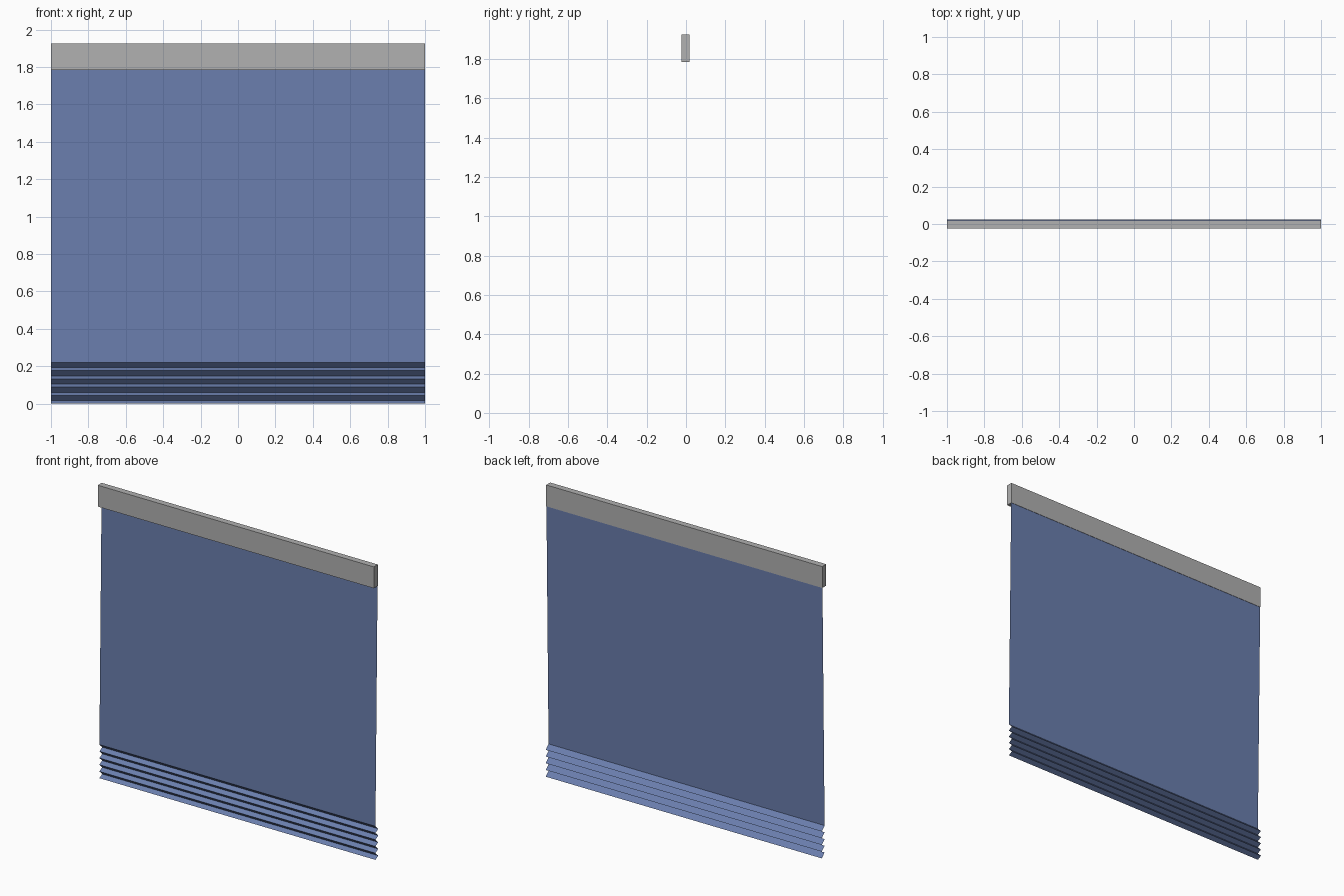
import bpy
import bmesh

cube = bpy.data.objects.get("Cube")
if cube:
    bpy.data.objects.remove(cube, do_unlink=True)

HALF_WIDTH = 1.0


def make_material(name, rgb):
    mat = bpy.data.materials.new(name)
    mat.use_nodes = True
    colour = (*rgb, 1.0)
    mat.diffuse_color = colour
    mat.node_tree.nodes["Principled BSDF"].inputs["Base Color"].default_value = colour
    return mat


def sweep_profile(name, profile, mat, closed=False):
    """Extrude a (y, z) profile across the full width."""
    bm = bmesh.new()
    sides = [[bm.verts.new((x, y, z)) for y, z in profile]
             for x in (-HALF_WIDTH, HALF_WIDTH)]
    left, right = sides
    count = len(profile)
    for i in range(count if closed else count - 1):
        j = (i + 1) % count
        bm.faces.new((left[i], left[j], right[j], right[i]))
    if closed:
        bm.faces.new(left)
        bm.faces.new(right)
    bmesh.ops.recalc_face_normals(bm, faces=bm.faces)
    mesh = bpy.data.meshes.new(name)
    bm.to_mesh(mesh)
    bm.free()
    mesh.materials.append(mat)
    obj = bpy.data.objects.new(name, mesh)
    bpy.context.collection.objects.link(obj)
    return obj


grey = make_material("rail grey", (0.44, 0.44, 0.44))
blue = make_material("fabric blue", (0.145, 0.21, 0.42))

# Head rail: solid box along the top
BACK, FRONT, LOW, TOP = 0.018, -0.023, 1.785, 1.925
sweep_profile("head_rail", [(FRONT, LOW), (BACK, LOW), (BACK, TOP), (FRONT, TOP)],
              grey, closed=True)

# Fabric: thin, slightly sloping sheet that gathers into pleats at the bottom
PLEATS, PLEAT_TOP = 5, 0.22
PLEAT_FRONT, PLEAT_BACK = -0.006, 0.023
step = PLEAT_TOP / PLEATS
fabric = [(0.016, LOW + 0.01), (PLEAT_FRONT, PLEAT_TOP)]
for i in range(PLEATS):
    z = PLEAT_TOP - i * step
    fabric += [(PLEAT_BACK, z - step * 0.63), (PLEAT_FRONT, z - step)]
sweep_profile("pleated_fabric", fabric, blue)
